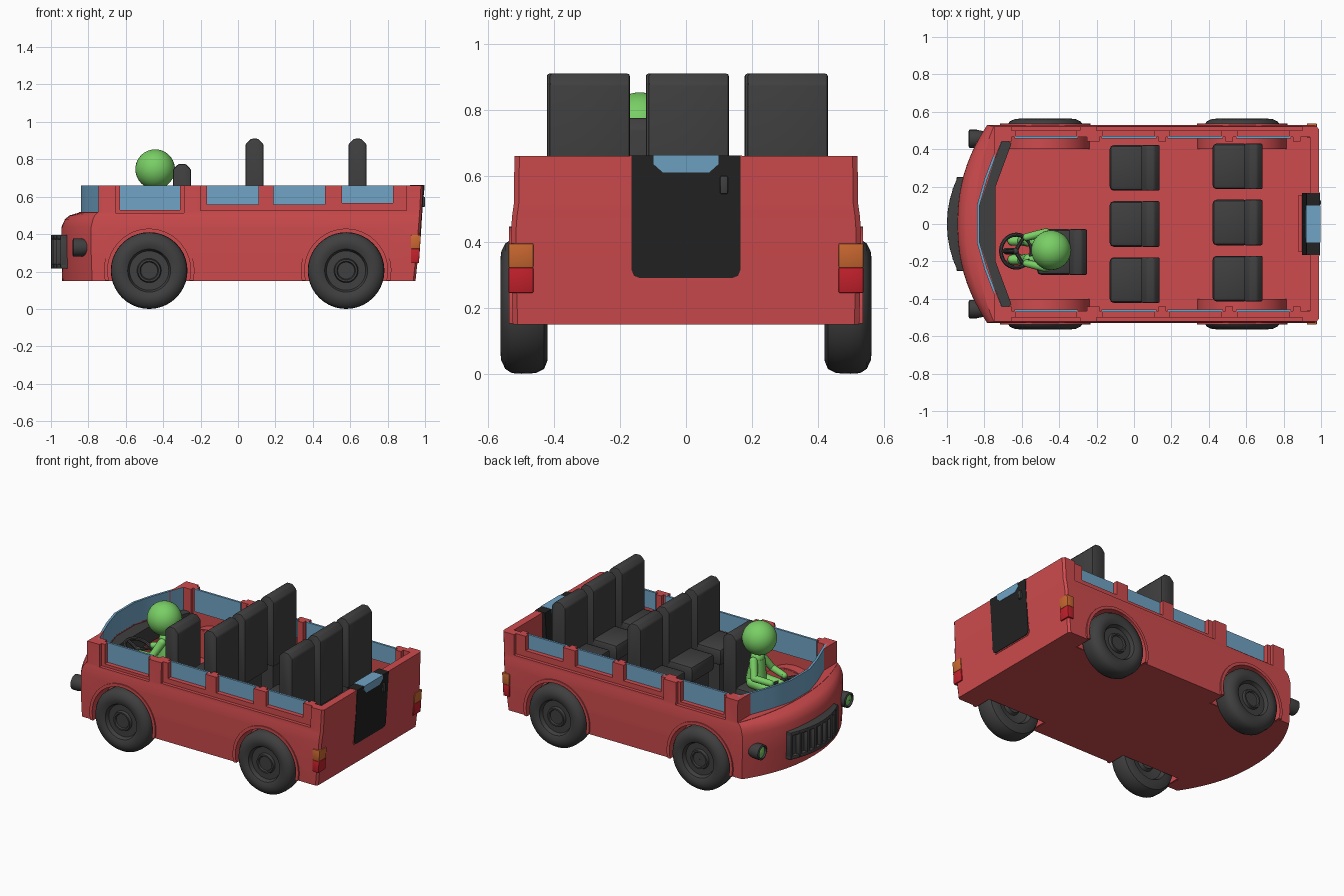
import bpy, bmesh, math
from mathutils import Vector, Matrix

if "Cube" in bpy.data.objects:
    bpy.data.objects.remove(bpy.data.objects["Cube"])

def material(name, *c):
    m = bpy.data.materials.new(name)
    m.diffuse_color = (*c, 1)
    m.use_nodes = True
    m.node_tree.nodes["Principled BSDF"].inputs["Base Color"].default_value = m.diffuse_color
    return m

RED = material("body red", .62, .07, .075)
GREY = material("dark grey", .05, .05, .05)
BLACK = material("door black", .016, .016, .016)
BLUE = material("glass blue", .16, .37, .56)
GREEN = material("green", .19, .62, .13)
ORANGE = material("indicator orange", .6, .14, .03)
LAMP = material("lamp red", .55, .015, .025)

def finish(name, bm, mat, bevel=0, angle=35):
    bmesh.ops.recalc_face_normals(bm, faces=bm.faces)
    me = bpy.data.meshes.new(name)
    bm.to_mesh(me)
    bm.free()
    ob = bpy.data.objects.new(name, me)
    bpy.context.collection.objects.link(ob)
    if mat:
        me.materials.append(mat)
    bpy.ops.object.select_all(action='DESELECT')
    ob.select_set(True)
    bpy.context.view_layer.objects.active = ob
    if bevel:
        b = ob.modifiers.new("bevel", 'BEVEL')
        b.width, b.segments, b.limit_method = bevel, 2, 'ANGLE'
        bpy.ops.object.modifier_apply(modifier=b.name)
    bpy.ops.object.shade_smooth_by_angle(angle=math.radians(angle))
    return ob

def prism(name, pts, axis, lo, hi, mat, bevel=0):
    """Extrude a 2D outline along an axis: x takes (y,z), y takes (x,z), z takes (x,y)."""
    place = {'x': lambda p, h: (h, p[0], p[1]), 'y': lambda p, h: (p[0], h, p[1]),
             'z': lambda p, h: (p[0], p[1], h)}[axis]
    bm = bmesh.new()
    a, b = [[bm.verts.new(place(p, h)) for p in pts] for h in (lo, hi)]
    bm.faces.new(a)
    bm.faces.new(b)
    for i in range(len(pts)):
        j = (i + 1) % len(pts)
        bm.faces.new((a[i], a[j], b[j], b[i]))
    return finish(name, bm, mat, bevel)

def box(name, x0, x1, y0, y1, z0, z1, mat=None, bevel=0):
    return prism(name, [(x0, y0), (x1, y0), (x1, y1), (x0, y1)], 'z', z0, z1, mat, bevel)

def rod(bm, p, q, r0, r1=None, seg=16):
    """Tapered rod with round ends."""
    p, q = Vector(p), Vector(q)
    r1 = r1 or r0
    rot = (q - p).to_track_quat('Z', 'Y').to_matrix().to_4x4()
    bmesh.ops.create_cone(bm, cap_ends=True, segments=seg, radius1=r0, radius2=r1,
                          depth=(q - p).length, matrix=Matrix.Translation((p + q) / 2) @ rot)
    for c, r in ((p, r0), (q, r1)):
        bmesh.ops.create_uvsphere(bm, u_segments=seg, v_segments=8, radius=r, matrix=Matrix.Translation(c))

def lathe(name, profile, axis, centre, mat, steps=40):
    """Spin (radius, height) points about the x or y axis through centre."""
    bm = bmesh.new()
    vs = [bm.verts.new((h, 0, r) if axis == 'x' else (0, h, r)) for r, h in profile]
    es = [bm.edges.new(e) for e in zip(vs, vs[1:])]
    bmesh.ops.spin(bm, geom=vs + es, cent=(0, 0, 0), axis=(1, 0, 0) if axis == 'x' else (0, 1, 0),
                   angle=math.tau, steps=steps)
    bmesh.ops.remove_doubles(bm, verts=bm.verts, dist=1e-5)
    bmesh.ops.translate(bm, verts=bm.verts, vec=centre)
    return finish(name, bm, mat)

def arc(cx, r, flip=False, n=28):
    """Arch outline about the wheel centre that ends at the body underside."""
    a0 = -math.asin(.053 / r)
    pts = [(cx + r * math.cos(a0 + (math.pi - 2 * a0) * i / n),
            .205 + r * math.sin(a0 + (math.pi - 2 * a0) * i / n)) for i in range(n + 1)]
    return pts[::-1] if flip else pts

# Body shell: levels of (z, nose x, corner x, half width, rear x)
LEVELS = [(.15, -.94, -.78, .525, .949), (.30, -.945, -.785, .53, .965), (.44, -.943, -.785, .53, .977),
          (.48, -.925, -.775, .527, .98), (.50, -.90, -.765, .524, .982), (.515, -.85, -.75, .522, .983),
          (.66, -.85, -.75, .52, .99)]
bm = bmesh.new()
rings = []
for z, nose, corner, hw, rear in LEVELS:
    ts = [i / 10 for i in range(-10, 11)]
    pts = [(corner + (nose - corner) * (1 - abs(t) ** 2.2), hw * t) for t in ts]
    pts += [(rear - .012, hw), (rear, hw - .015), (rear, -hw + .015), (rear - .012, -hw)]
    rings.append([bm.verts.new((x, y, z)) for x, y in pts])
for a, b in zip(rings, rings[1:]):
    for i in range(len(a)):
        j = (i + 1) % len(a)
        bm.faces.new((a[i], a[j], b[j], b[i]))
bm.faces.new(rings[0])
bm.faces.new(rings[-1])
body = finish("body", bm, RED)

# Cut the cabin, windscreen gap, window recesses, windows and wheel arches
WINDOWS = [(-.63, -.31, .53), (-.165, .11, .557), (.19, .465, .557), (.555, .83, .565)]
WHEELS = [(x, s) for x in (-.475, .578) for s in (-1, 1)]
FLOOR = .25
cut = [prism("cut", [(-.825, -.1), (-.705, -.465), (.94, -.465), (.94, .465), (-.705, .465), (-.825, .1)],
             'z', FLOOR, .8, None),
       box("cut", -1.2, -.745, -1, 1, .517, .8)]
cut += [box("cut", x0, x1, -1, 1, z, .8) for x0, x1, z in WINDOWS]
for s in (-1, 1):
    y0, y1 = sorted((s * .5, s * .7))
    cut += [box("cut", -.20, .90, y0, y1, .525, .8), box("cut", -.655, -.29, y0, y1, .512, .8)]
for x, s in WHEELS:
    y0, y1 = sorted((s * .408, s * .7))
    cut.append(prism("cut", arc(x, .23) + [(x - .22, .1), (x + .22, .1)], 'y', y0, y1, None))
for c in cut:
    m = body.modifiers.new("cut", 'BOOLEAN')
    m.object, m.operation, m.solver = c, 'DIFFERENCE', 'EXACT'
    bpy.context.view_layer.objects.active = body
    bpy.ops.object.modifier_apply(modifier=m.name)
    bpy.data.objects.remove(c)
bpy.ops.object.select_all(action='DESELECT')
body.select_set(True)
bpy.ops.object.shade_smooth_by_angle(angle=math.radians(30))

# Side windows and inner pillars
for s in (-1, 1):
    for x0, x1, z in WINDOWS:
        box("side_window", x0 - .01, x1 + .01, *sorted((s * .456, s * .47)), z - .02, .66, BLUE)
    for x0, x1 in ((-.715, -.655), (-.25, -.185), (.13, .17), (.49, .53), (.85, .89)):
        box("inner_pillar", x0, x1, *sorted((s * .44, s * .48)), .45, .66, RED)

# Windscreen and dashboard
half = [(-.715, .465), (-.80, .24), (-.84, .1)]
inner = [(x + .014, y - .004) for x, y in half]
mir = lambda ps: [(x, -y) for x, y in reversed(ps)]
prism("windscreen", half + mir(half) + inner[:1] and half + mir(half) + [(x, -y) for x, y in inner] + inner[::-1],
      'z', .505, .66, BLUE)
back = [(-.74, .2), (-.655, .43)]
front = [(-.70, .46), (-.785, .24), (-.826, .1)]
prism("dashboard", front + mir(front) + [(x, -y) for x, y in back[::-1]] + back, 'z', .40, .51, GREY)

# Wheels and arch liners
TYRE = [(.001, .535), (.045, .535), (.05, .545), (.06, .545), (.065, .528), (.105, .528), (.115, .552),
        (.14, .563), (.165, .56), (.19, .548), (.203, .528), (.205, .50), (.203, .455), (.19, .43),
        (.165, .42), (.13, .42), (.115, .45), (.06, .46), (.05, .44), (.001, .44)]
for x, s in WHEELS:
    lathe("wheel", [(r, s * y) for r, y in TYRE], 'y', (x, 0, .205), GREY)
    prism("wheel_arch", arc(x, .222) + arc(x, .242, True), 'y', *sorted((s * .402, s * .537)), RED)
    prism("wheel_well_side", arc(x, .235), 'y', *sorted((s * .40, s * .412)), RED)

# Seats
def seat(x, y, dz):
    w = .122
    box("seat_base", x - .10, x + .11, y - w + .03, y + w - .03, FLOOR - .01, .48 + dz, GREY)
    box("seat_cushion", x - .13, x + .06, y - w, y + w, .455 + dz, .565 + dz, GREY, .022)
    prism("seat_back", [(x + .04, .455 + dz), (x + .04, .88 + dz), (x + .07, .91 + dz), (x + .108, .91 + dz),
                        (x + .137, .88 + dz), (x + .137, .455 + dz)], 'y', y - w, y + w, GREY, .008)

for y in (-.3, 0, .3):
    seat(0, y, 0)
    seat(.55, y + .008, 0)
seat(-.388, -.15, -.135)

# Steering wheel
bm = bmesh.new()
n, m = 28, 8
ring = [[bm.verts.new(((.088 + .011 * math.cos(v)) * math.cos(u), (.088 + .011 * math.cos(v)) * math.sin(u),
                       .011 * math.sin(v))) for v in (math.tau * j / m for j in range(m))]
        for u in (math.tau * i / n for i in range(n))]
for i in range(n):
    for j in range(m):
        k, l = (i + 1) % n, (j + 1) % m
        bm.faces.new((ring[i][j], ring[k][j], ring[k][l], ring[i][l]))
for a in (60, 180, 300):
    a = math.radians(a)
    rod(bm, (0, 0, -.01), (.085 * math.cos(a), .085 * math.sin(a), 0), .012, .009, 8)
rod(bm, (0, 0, -.01), (0, 0, -.14), .018, seg=12)
bm.transform(Matrix.Translation((-.63, -.145, .50)) @ Matrix.Rotation(math.radians(22), 4, 'Y'))
finish("steering_wheel", bm, GREY)

# Driver
bm = bmesh.new()
bmesh.ops.create_uvsphere(bm, u_segments=32, v_segments=20, radius=.106,
                          matrix=Matrix.Translation((-.443, -.14, .747)))
rod(bm, (-.42, -.14, .47), (-.43, -.14, .615), .065, .045)
for s in (-1, 1):
    y = -.14
    rod(bm, (-.43, y + s * .045, .605), (-.47, y + s * .095, .52), .026, .022)
    rod(bm, (-.47, y + s * .095, .52), (-.575, y + s * .07, .505), .022, .02)
    rod(bm, (-.42, y + s * .04, .46), (-.56, y + s * .05, .45), .038, .032)
    rod(bm, (-.56, y + s * .05, .45), (-.60, y + s * .05, .29), .032, .026)
    rod(bm, (-.60, y + s * .05, .28), (-.65, y + s * .05, .275), .026)
finish("driver", bm, GREEN)

# Headlights
for s in (-1, 1):
    lathe("headlight", [(.001, -.868), (.036, -.868), (.038, -.885), (.049, -.88), (.049, -.84),
                        (.04, -.80), (.001, -.80)], 'x', (0, s * .455, .328), GREY, 24)
    lathe("headlight_lens", [(.001, -.882), (.02, -.879), (.037, -.872), (.037, -.866), (.001, -.866)],
          'x', (0, s * .455, .328), GREEN, 24)

# Grille: curved backing, two rails and upright bars
def curve(nose):
    ys = [-.25 + .05 * i for i in range(11)]
    return [(nose + .9 * y * y, y) for y in ys] + [(-.88, .25), (-.88, -.25)]

prism("grille_back", curve(-.975), 'z', .225, .385, GREY)
for z in (.215, .372):
    prism("grille_rail", curve(-1.0), 'z', z, z + .024, GREY, .004)
for i in range(9):
    y = -.238 + .0595 * i
    x = -1.0 + .9 * y * y
    box("grille_bar", x, x + .05, y - .012, y + .012, .22, .39, GREY, .004)

# Rear door with window, handle and inner step
def rear(z):
    return .949 + (z - .15) * .068 + (.004 if z < .5 else .003)

def slanted(name, pts, x_in, off, mat, bevel=0):
    ob = prism(name, pts, 'x', 0, 1, mat, bevel)
    for v in ob.data.vertices:
        v.co.x = rear(v.co.z) + off if v.co.x > .5 else rear(v.co.z) - x_in
    return ob

slanted("rear_door_seam", [(-.17, .30), (-.15, .283), (.15, .283), (.17, .30), (.17, .661), (-.17, .661)],
        .02, .004, RED)
slanted("rear_door", [(-.165, .315), (-.158, .297), (-.14, .29), (.14, .29), (.158, .297), (.165, .315),
                      (.165, .662), (-.165, .662)], .065, .008, BLACK)
slanted("rear_window", [(-.098, .635), (-.07, .61), (.07, .61), (.098, .635), (.098, .663), (-.098, .663)],
        .068, .011, BLUE)
box("door_handle", .97, 1.0, .103, .127, .545, .60, GREY, .005)
box("rear_step", .88, .945, -.15, .155, FLOOR - .01, .30, RED)

# Tail lights
for s in (-1, 1):
    for name, z0, z1, mat in (("rear_indicator", .322, .395, ORANGE), ("tail_lamp", .245, .322, LAMP)):
        prism(name, [(.925, z0), (rear(z0) + .008, z0), (rear(z1) + .008, z1), (.925, z1)],
              'y', *sorted((s * .463, s * .538)), mat, .003)
